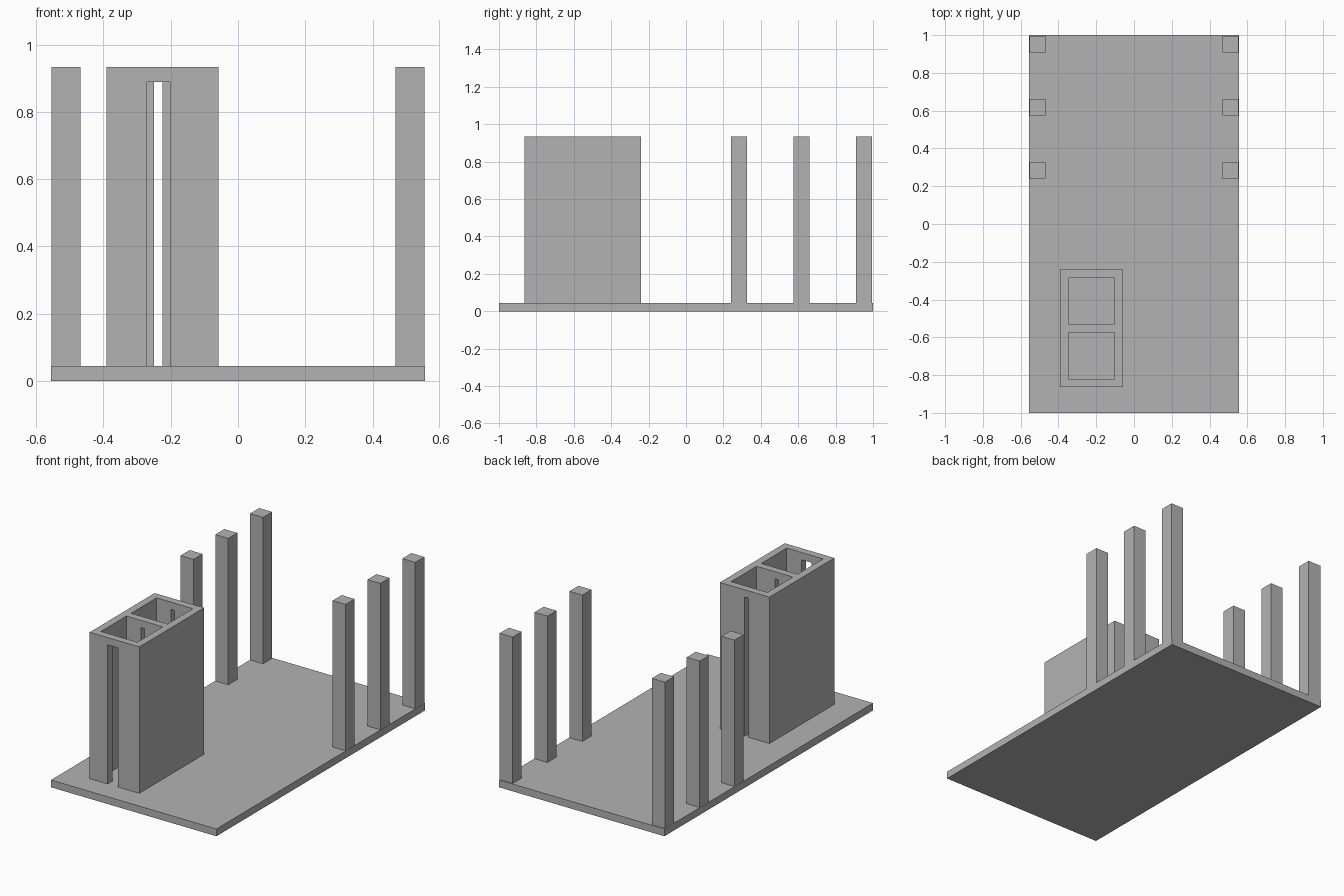
import bpy

default = bpy.data.objects.get("Cube")
if default:
    bpy.data.objects.remove(default, do_unlink=True)

grey = bpy.data.materials.new("concrete_grey")
grey.use_nodes = True
colour = (0.45, 0.45, 0.45, 1)
grey.diffuse_color = colour
grey.node_tree.nodes["Principled BSDF"].inputs["Base Color"].default_value = colour

U = 2 / 45                      # wall and slab thickness
TOP = 21 * U                    # height of columns and shaft tower


def box(name, x0, x1, y0, y1, z0, z1):
    bpy.ops.mesh.primitive_cube_add(
        size=1, location=((x0 + x1) / 2, (y0 + y1) / 2, (z0 + z1) / 2))
    ob = bpy.context.object
    ob.name = name
    ob.scale = (x1 - x0, y1 - y0, z1 - z0)
    bpy.ops.object.transform_apply(location=True, rotation=False, scale=True)
    ob.data.materials.append(grey)
    return ob


def cut(target, x0, x1, y0, y1, z1):
    """Remove a box, open at the bottom, from the target."""
    cutter = box("cutter", x0, x1, y0, y1, -U, z1)
    mod = target.modifiers.new("cut", "BOOLEAN")
    mod.operation = "DIFFERENCE"
    mod.solver = "EXACT"
    mod.object = cutter
    bpy.context.view_layer.objects.active = target
    bpy.ops.object.modifier_apply(modifier=mod.name)
    bpy.data.objects.remove(cutter, do_unlink=True)


# Floor slab
W = 12.5 * U
box("floor_slab", -W, W, -1, 1, 0, U)

# Columns in three pairs along the rear half
C = 0.087
for i, y in enumerate((0.24, 0.574, 0.908)):
    for side, x in (("left", W - C - 0.001), ("right", -W + 0.001)):
        box(f"column_{side}_{i + 1}", x, x + C, y, y + C, U, TOP)

# Shaft tower with two open cells
X0, X1, Y0 = -0.391, -0.058, -0.864
CELL = 5.5 * U
tower = box("shaft_tower", X0, X1, Y0, Y0 + 2 * CELL + 3 * U, U, TOP)
cells = [Y0 + U, Y0 + 2 * U + CELL]
for y in cells:
    cut(tower, X0 + U, X1 - U, y, y + CELL, TOP + U)

# Wide front doorway, narrow slots through the middle and rear walls
DOOR_TOP = TOP - U
cut(tower, -0.27, -0.202, Y0 - U, Y0 + 2 * U, DOOR_TOP)
for y in cells:
    cut(tower, -0.249, -0.225, y + CELL - U, y + CELL + 1.5 * U, DOOR_TOP)
